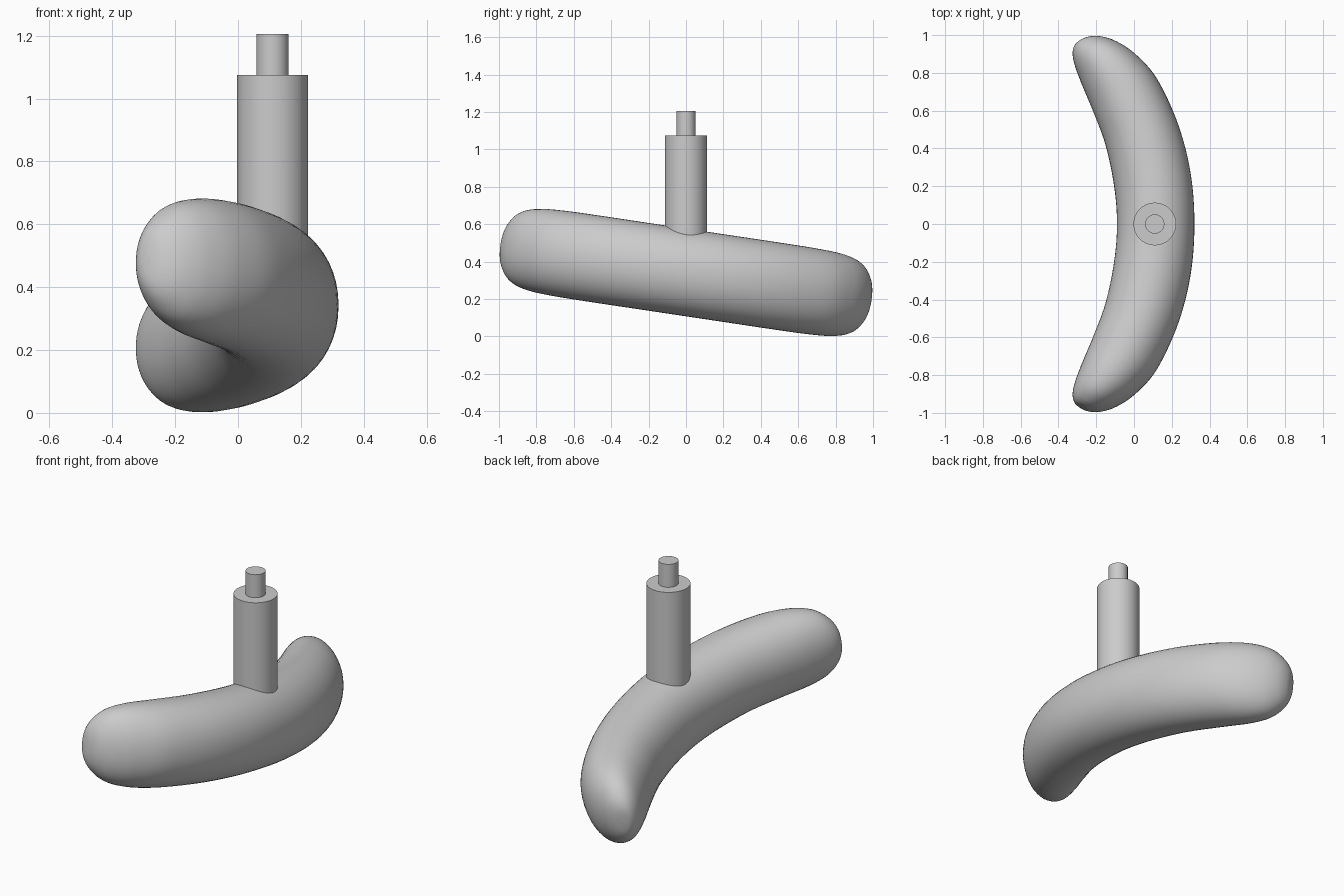
import bpy, bmesh, math
from mathutils import Vector, Matrix

cube = bpy.data.objects.get("Cube")
if cube:
    bpy.data.objects.remove(cube, do_unlink=True)

grey = bpy.data.materials.new("plain grey")
grey.use_nodes = True
grey.diffuse_color = (0.6, 0.6, 0.6, 1)
grey.node_tree.nodes["Principled BSDF"].inputs["Base Color"].default_value = (0.6, 0.6, 0.6, 1)


def finish(obj, angle):
    obj.data.materials.append(grey)
    bpy.ops.object.select_all(action='DESELECT')
    obj.select_set(True)
    bpy.context.view_layer.objects.active = obj
    bpy.ops.object.shade_smooth_by_angle(angle=math.radians(angle))


def rod(name, radius, bottom, top):
    bpy.ops.mesh.primitive_cylinder_add(vertices=64, radius=radius, depth=top - bottom,
                                        location=(0.11, 0, (top + bottom) / 2))
    obj = bpy.context.object
    obj.name = name
    finish(obj, 40)


def blend(a, b, c, d, t):
    """Smooth curve between b and c."""
    return b + (c - a) * (t / 2) + (a * 2 - b * 5 + c * 4 - d) * (t * t / 2) \
        + (b * 3 - a - c * 3 + d) * (t ** 3 / 2)


# Curved handle: outer x, outer y, inner x, inner y, half height, from middle to tip
HALF = [
    (0.32, 0, -0.09, 0, 0.232),
    (0.30, 0.27, -0.105, 0.20, 0.232),
    (0.235, 0.53, -0.15, 0.42, 0.232),
    (0.125, 0.77, -0.215, 0.60, 0.23),
    (0.015, 0.90, -0.275, 0.745, 0.22),
    (-0.085, 0.97, -0.312, 0.845, 0.191),
    (-0.17, 1.0, -0.325, 0.91, 0.138),
    (-0.235, 1.0, -0.315, 0.955, 0.077),
    (-0.28, 0.983, -0.28, 0.983, 0),
]
RING, STEPS = 48, 6
mirrored = [(a, -b, c, -d, h) for a, b, c, d, h in HALF[:0:-1]]
stations = [(Vector((a, b, 0)), Vector((c, d, 0)), Vector((0, 0, h)))
            for a, b, c, d, h in mirrored + HALF]

sections = []
last = len(stations) - 1
for i in range(last):
    near = [stations[min(max(k, 0), last)] for k in range(i - 1, i + 3)]
    for s in range(STEPS):
        sections.append([blend(*[p[j] for p in near], s / STEPS) for j in range(3)])

bm = bmesh.new()
rings = []
for outer, inner, up in sections[1:]:
    mid, half = (outer + inner) / 2, (outer - inner) / 2
    ring = []
    for k in range(RING):
        a = 2 * math.pi * k / RING
        c, s = [math.copysign(abs(v) ** 0.96, v) for v in (math.cos(a), math.sin(a))]
        ring.append(bm.verts.new(mid + half * c + up * s))
    rings.append(ring)
for r0, r1 in zip(rings, rings[1:]):
    for k in range(RING):
        n = (k + 1) % RING
        bm.faces.new((r0[k], r0[n], r1[n], r1[k]))
for ring, end in ((rings[0], stations[0]), (rings[-1], stations[-1])):
    tip = bm.verts.new(end[0])
    for k in range(RING):
        bm.faces.new((ring[k], ring[(k + 1) % RING], tip))
bmesh.ops.recalc_face_normals(bm, faces=bm.faces)

# Tilt the handle so its front end is raised
bm.transform(Matrix.Translation((0, 0, 0.342)) @ Matrix.Rotation(-math.atan(0.15), 4, 'X'))
mesh = bpy.data.meshes.new("curved_handle")
bm.to_mesh(mesh)
bm.free()
handle = bpy.data.objects.new("curved_handle", mesh)
bpy.context.collection.objects.link(handle)
finish(handle, 60)

# Post and the thin pin on top of it
rod("post", 0.113, 0.35, 1.075)
rod("pin", 0.051, 1.0, 1.205)
